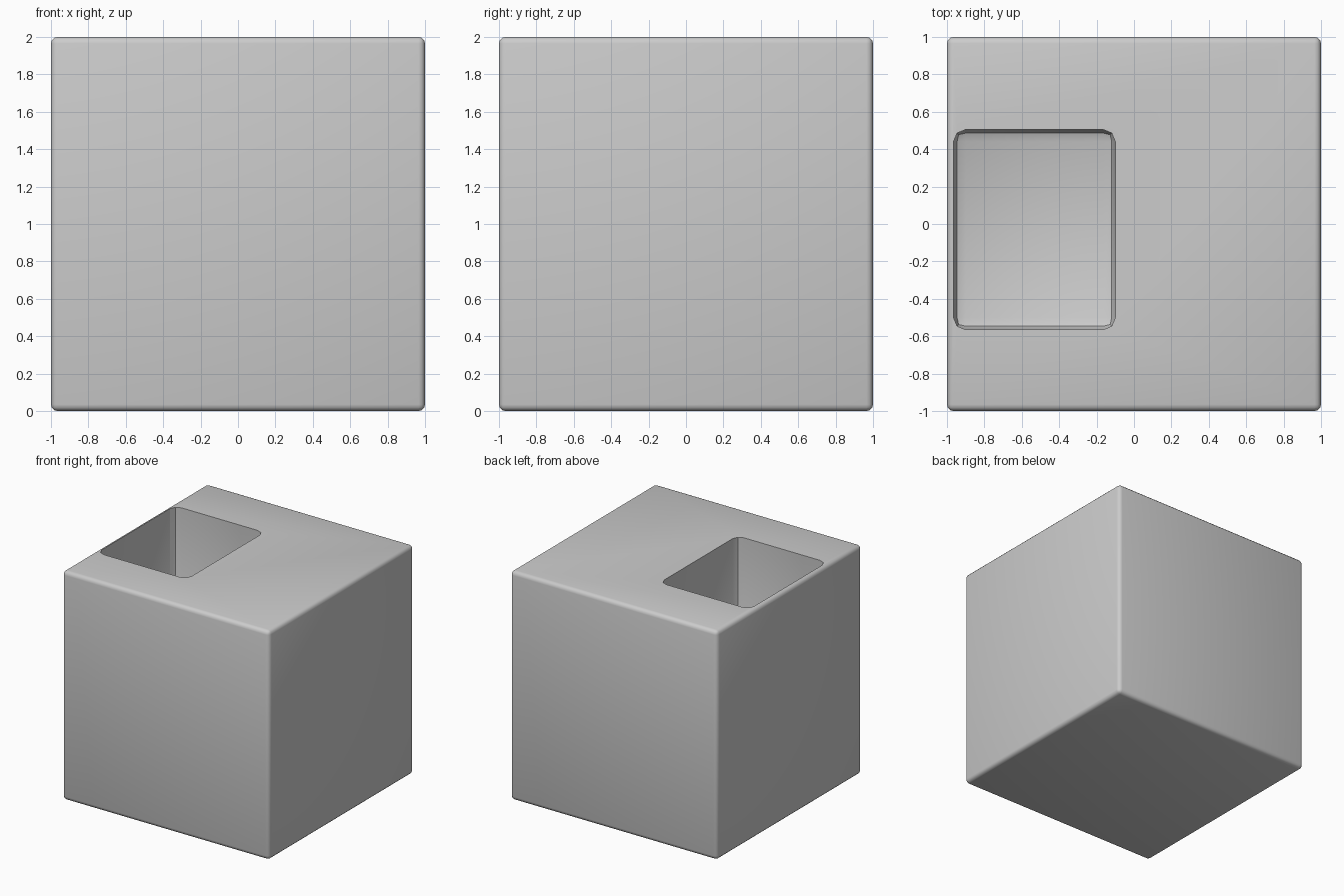
import bpy

if "Cube" in bpy.data.objects:
    bpy.data.objects.remove(bpy.data.objects["Cube"])


def rounded_box(name, lo, hi, radius, segments):
    size = [b - a for a, b in zip(lo, hi)]
    mid = [(a + b) / 2 for a, b in zip(lo, hi)]
    bpy.ops.mesh.primitive_cube_add(size=1, location=mid)
    ob = bpy.context.object
    ob.name = name
    ob.scale = size
    bpy.ops.object.transform_apply(location=False, rotation=False, scale=True)
    bev = ob.modifiers.new("round_edges", 'BEVEL')
    bev.width = radius
    bev.segments = segments
    bpy.ops.object.modifier_apply(modifier=bev.name)
    return ob


# Pocket cutter: straight walls, rounded floor edge
cutter = rounded_box("pocket_cutter", (-0.965, -0.565, 1.0), (-0.10, 0.505, 2.3), 0.065, 2)
cutter.hide_render = True

# Main block with softened edges
block = rounded_box("block", (-1, -1, 0), (1, 1, 2), 0.035, 3)
cut = block.modifiers.new("pocket", 'BOOLEAN')
cut.operation = 'DIFFERENCE'
cut.solver = 'EXACT'
cut.object = cutter
bpy.ops.object.modifier_apply(modifier=cut.name)
bpy.data.objects.remove(cutter)

bpy.ops.object.shade_smooth_by_angle(angle=0.6)
